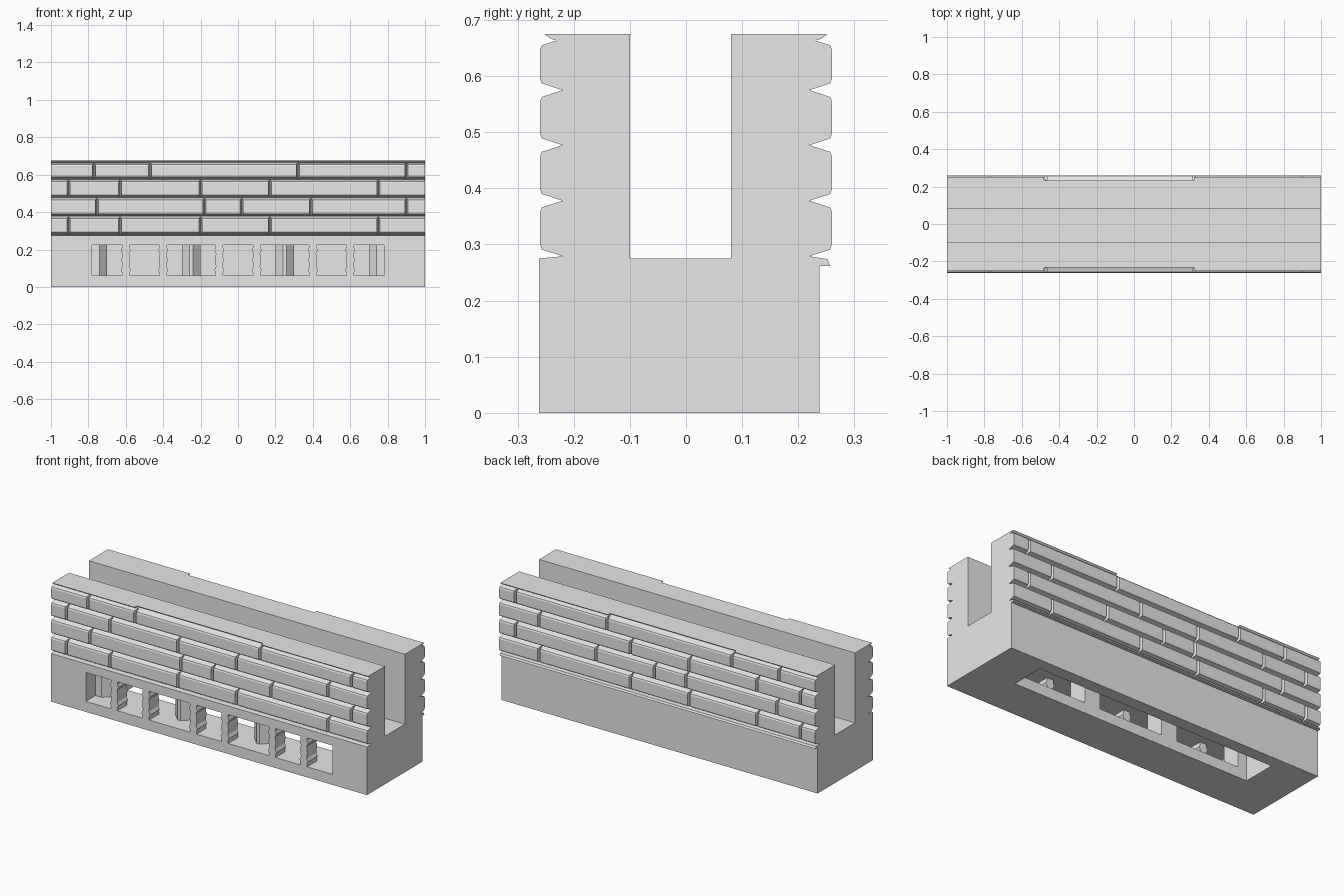
import bpy
import bmesh
from mathutils import Vector

cube = bpy.data.objects.get("Cube")
if cube:
    bpy.data.objects.remove(cube, do_unlink=True)

stone = bpy.data.materials.new("light grey stone")
stone.use_nodes = True
stone.diffuse_color = (0.8, 0.8, 0.8, 1)
stone.node_tree.nodes["Principled BSDF"].inputs["Base Color"].default_value = (0.8, 0.8, 0.8, 1)


def finish(name, bm):
    bmesh.ops.recalc_face_normals(bm, faces=bm.faces[:])
    mesh = bpy.data.meshes.new(name)
    bm.to_mesh(mesh)
    bm.free()
    mesh.materials.append(stone)
    obj = bpy.data.objects.new(name, mesh)
    bpy.context.collection.objects.link(obj)
    return obj


def prism(name, outline, axis, start, end):
    """Extrude a 2D outline along x, y or z; the outline uses the other two axes in order."""
    bm = bmesh.new()

    def place(p, depth):
        co = list(p)
        co.insert("xyz".index(axis), depth)
        return bm.verts.new(co)

    face = bm.faces.new([place(p, start) for p in outline])
    grown = bmesh.ops.extrude_face_region(bm, geom=[face])["geom"]
    shift = Vector((0, 0, 0))
    shift["xyz".index(axis)] = end - start
    bmesh.ops.translate(bm, vec=shift, verts=[g for g in grown if isinstance(g, bmesh.types.BMVert)])
    return finish(name, bm)


def cut(obj, cutter):
    cutter.hide_render = True
    mod = obj.modifiers.new("cut", "BOOLEAN")
    mod.operation = "DIFFERENCE"
    mod.solver = "EXACT"
    mod.object = cutter
    bpy.context.view_layer.objects.active = obj
    bpy.ops.object.modifier_apply(modifier=mod.name)
    bpy.data.objects.remove(cutter, do_unlink=True)


# Channel-shaped body with a small ledge under the back bricks
CORE = 0.22
TOP = 0.675
body = prism("wall_body", [
    (-0.262, 0), (0.238, 0), (0.238, 0.262), (0.257, 0.262), (0.252, 0.274), (CORE, 0.279),
    (CORE, TOP), (0.08, TOP), (0.08, 0.275), (-0.1, 0.275), (-0.1, TOP),
    (-CORE, TOP), (-CORE, 0.279), (-0.262, 0.275)], "x", -1, 1)

# Front recess leading into three openings that narrow inwards
SILL, HEAD = 0.06, 0.225
outline = [(0.78, -0.3), (-0.78, -0.3), (-0.78, -0.175)]
for c in (-0.5, 0, 0.5):
    outline += [(c - 0.24, -0.175), (c - 0.2, -0.135), (c - 0.2, 0.05),
                (c + 0.2, 0.05), (c + 0.2, -0.135), (c + 0.24, -0.175)]
outline.append((0.78, -0.175))
cut(body, prism("opening_cutter", outline, "z", SILL, HEAD))

# Pocket open to the underside
pocket = [(-0.755, -0.025), (0.755, -0.025), (0.755, 0.168), (-0.755, 0.168)]
cut(body, prism("pocket_cutter", pocket, "z", -0.1, HEAD + 0.004))

# Shaped balusters in the recess
half = [(0.021, SILL), (0.021, 0.078), (0.027, 0.09), (0.018, 0.108), (0.023, 0.143),
        (0.018, 0.177), (0.027, 0.195), (0.021, 0.208), (0.021, HEAD)]
for c in (-0.5, 0, 0.5):
    for side in (-0.1, 0.1):
        x = c + side
        pts = [(x + w, z) for w, z in half] + [(x - w, z) for w, z in reversed(half)]
        prism("baluster", pts, "y", -0.262, -0.175)


# Bricks with sloping edges, so that neighbours leave V-shaped joints
def brick(x0, x1, z0, z1, side):
    bm = bmesh.new()
    left = x0 if x0 == -1 else x0 + 0.008
    right = x1 if x1 == 1 else x1 - 0.008
    rings = [(CORE - 0.005, x0, x1, z0, z1),
             (CORE, x0, x1, z0, z1),
             (0.257, left, right, z0 + 0.012, z1 - 0.012),
             (0.26, left, right, z0 + 0.02, z1 - 0.02)]
    loops = [[bm.verts.new((x, y * side, z)) for x, z in ((a, c), (b, c), (b, d), (a, d))]
             for y, a, b, c, d in rings]
    bm.faces.new(loops[0])
    bm.faces.new(loops[-1])
    for low, high in zip(loops, loops[1:]):
        for i in range(4):
            j = (i + 1) % 4
            bm.faces.new((low[i], low[j], high[j], high[i]))
    finish("brick", bm)


levels = [0.279, 0.378, 0.477, 0.575, 0.667]
joints = [[-0.905, -0.63, -0.2, 0.17, 0.75],
          [-0.755, -0.18, 0.02, 0.39, 0.9],
          [-0.905, -0.63, -0.2, 0.17, 0.75],
          [-0.77, -0.47, 0.32, 0.9]]
for side in (-1, 1):
    for row, cuts in enumerate(joints):
        ends = [-1] + cuts + [1]
        for x0, x1 in zip(ends, ends[1:]):
            brick(x0, x1, levels[row], levels[row + 1], side)
    # Thin lip along the top edge, worn back in the middle
    for x0, x1, reach in ((-1, -0.48, 0.252), (-0.48, 0.32, 0.232), (0.32, 1, 0.252)):
        lip = [(0.2, 0.66), (CORE, 0.66), (reach - 0.01, 0.667), (reach, TOP), (0.2, TOP)]
        prism("top_lip", [(y * side, z) for y, z in lip], "x", x0, x1)
